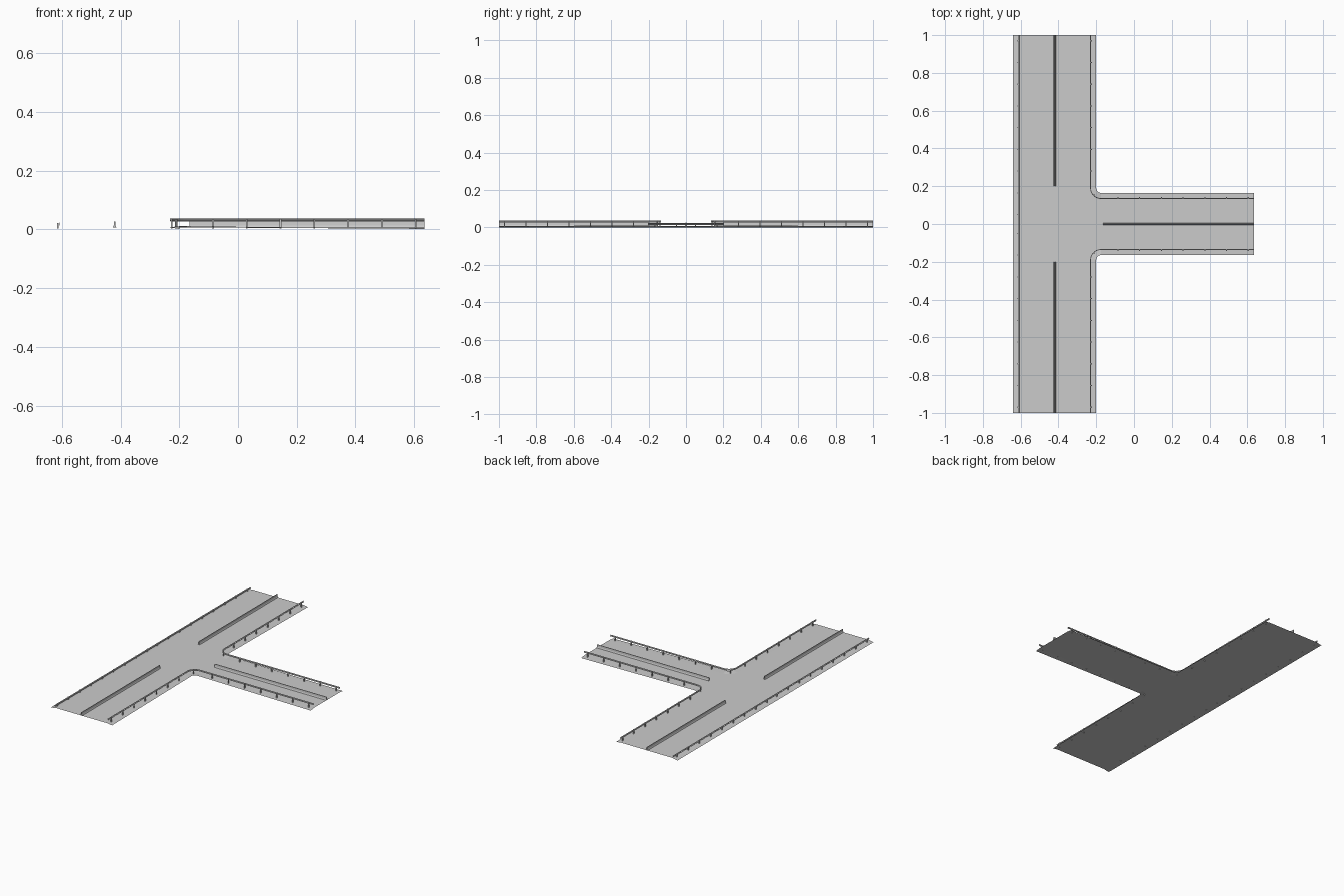
import bpy, bmesh, math
from mathutils import Matrix

if "Cube" in bpy.data.objects:
    bpy.data.objects.remove(bpy.data.objects["Cube"])

CX, CY = -0.175, 0.19      # centre of the corner curve
END_X, END_Y = 0.635, 1.0  # open ends of the roads
ROAD_Z = 0.007


def corner_path(r):
    """Plan line running down the main road, round the corner, along the branch."""
    pts = [(CX - r, END_Y)]
    for i in range(9):
        a = math.pi + i * math.pi / 16
        pts.append((CX + r * math.cos(a), CY + r * math.sin(a)))
    return pts + [(END_X, CY - r)]


def left_path(r):
    return [(-0.61 + r, 0), (-0.61 + r, END_Y)]


def median_path(r):
    return [(-0.42 + r, 0.2), (-0.42 + r, END_Y)]


def branch_median_path(r):
    return [(-0.165, r), (END_X, r)]


def finish(name, bm, faces_normal=True):
    # every part is the +y half, mirrored across the branch centreline
    if faces_normal:
        bmesh.ops.recalc_face_normals(bm, faces=bm.faces)
    me = bpy.data.meshes.new(name)
    bm.to_mesh(me)
    bm.free()
    ob = bpy.data.objects.new(name, me)
    bpy.context.collection.objects.link(ob)
    m = ob.modifiers.new("mirror", 'MIRROR')
    m.use_axis = (False, True, False)
    m.merge_threshold = 0.0001
    return ob


def face_up(bm):
    bm.normal_update()
    for f in bm.faces:
        if f.normal.z < 0:
            f.normal_flip()


def sweep(name, path, profile, closed=True):
    """Run a (sideways offset, height) profile along a plan line."""
    bm = bmesh.new()
    rows = [[bm.verts.new((x, y, z)) for x, y in path(r)] for r, z in profile]
    for k in range(len(rows) if closed else len(rows) - 1):
        a, b = rows[k], rows[(k + 1) % len(rows)]
        for i in range(len(a) - 1):
            bm.faces.new((a[i], a[i + 1], b[i + 1], b[i]))
    if closed:
        bm.faces.new([row[0] for row in rows])
        bm.faces.new([row[-1] for row in rows])
    return finish(name, bm)


def posts(name, places, z0, z1, size=0.006):
    bm = bmesh.new()
    for x, y, turn in places:
        mat = (Matrix.Translation((x, y, (z0 + z1) / 2)) @ Matrix.Rotation(turn, 4, 'Z')
               @ Matrix.Diagonal((size, size, z1 - z0, 1)))
        bmesh.ops.create_cube(bm, size=1, matrix=mat)
    return finish(name, bm)


def w_beam(r, z, h, side=1):
    """Corrugated guard rail section, ridges facing the traffic."""
    front = [(0, 0), (0.003, 0.15), (0.003, 0.35), (0, 0.5),
             (0.003, 0.65), (0.003, 0.85), (0, 1)]
    return ([(r + side * d, z + t * h) for d, t in front]
            + [(r + side * (d - 0.0012), z + t * h) for d, t in reversed(front)])


# road surface
bm = bmesh.new()
outline = [(-0.6, 0), (-0.6, END_Y)] + corner_path(0.06) + [(END_X, 0)]
bm.faces.new([bm.verts.new((x, y, ROAD_Z)) for x, y in outline])
face_up(bm)
finish("road_surface", bm, False)

# corner shoulders, highest at the bend and falling to the open ends
bm = bmesh.new()
inner = [bm.verts.new((x, y, ROAD_Z)) for x, y in corner_path(0.06)]
outer = [bm.verts.new((x, y, 0.011)) for x, y in corner_path(0.025)]
outer[0].co.z = outer[-1].co.z = 0.002
for i in range(len(inner) - 1):
    bm.faces.new((inner[i], inner[i + 1], outer[i + 1], outer[i]))
face_up(bm)
finish("corner_shoulder", bm, False)

# far side shoulder
bm = bmesh.new()
bm.faces.new([bm.verts.new(p) for p in
              ((-0.64, 0, 0), (-0.6, 0, ROAD_Z), (-0.6, END_Y, ROAD_Z), (-0.64, END_Y, 0))])
face_up(bm)
finish("far_shoulder", bm, False)

# guard rails
sweep("corner_guard_rail", corner_path, w_beam(0.054, 0.027, 0.011))
sweep("far_guard_rail", left_path, w_beam(0, 0.013, 0.011))

# rail posts
step = 0.115
places = [(-0.2255, END_Y - 0.03 - i * step, 0) for i in range(7)]
places += [(END_X - 0.03 - i * step, 0.1395, 0) for i in range(7)]
a = math.radians(225)
places.append((CX + 0.0505 * math.cos(a), CY + 0.0505 * math.sin(a), math.radians(45)))
posts("corner_rail_posts", places, 0.004, 0.036)
posts("far_rail_posts", [(-0.6135, END_Y - 0.03 - i * step, 0) for i in range(9)], 0.003, 0.022)

# median barriers
sweep("main_median_barrier", median_path,
      [(-0.006, ROAD_Z), (-0.003, 0.014), (-0.002, 0.027),
       (0.002, 0.027), (0.003, 0.014), (0.006, ROAD_Z)])
sweep("branch_median_barrier", branch_median_path,
      [(-0.006, ROAD_Z), (-0.003, 0.014), (-0.002, 0.027),
       (0.002, 0.027), (0.003, 0.014), (0.006, ROAD_Z)]).modifiers.clear()
